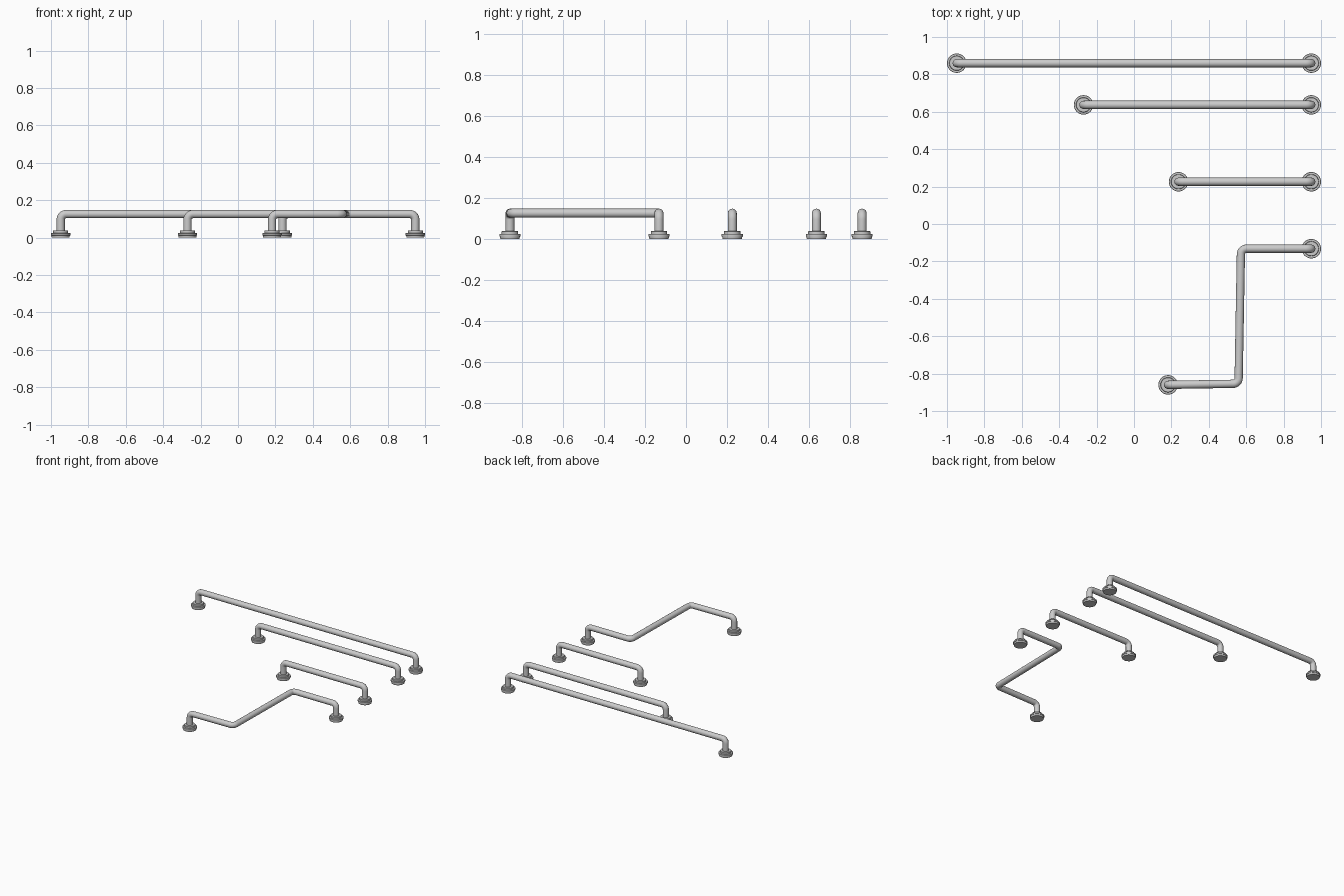
import bpy, math
from mathutils import Vector

if "Cube" in bpy.data.objects:
    bpy.data.objects.remove(bpy.data.objects["Cube"])

TUBE_R = 0.022
TUBE_Z = 0.126
BEND = 0.03
SIDES = 32


def finish(obj):
    bpy.ops.object.select_all(action='DESELECT')
    obj.select_set(True)
    bpy.context.view_layer.objects.active = obj
    if obj.type == 'CURVE':
        bpy.ops.object.convert(target='MESH')
    bpy.ops.object.shade_smooth_by_angle(angle=math.radians(35))


def rounded(points, radius, steps=8):
    """Replace each inner corner of a path with an arc."""
    pts = [Vector(p) for p in points]
    out = [pts[0]]
    for a, b, c in zip(pts, pts[1:], pts[2:]):
        u, v = (a - b).normalized(), (c - b).normalized()
        half = u.angle(v) / 2
        centre = b + (u + v).normalized() * radius / math.sin(half)
        start = b + u * radius / math.tan(half) - centre
        end = b + v * radius / math.tan(half) - centre
        out += [centre + start.slerp(end, i / steps) * radius for i in range(steps + 1)]
    return out + [pts[-1]]


def tube(name, points):
    curve = bpy.data.curves.new(name, 'CURVE')
    curve.dimensions = '3D'
    curve.bevel_depth = TUBE_R
    curve.bevel_resolution = 6
    curve.use_fill_caps = True
    path = rounded(points, BEND)
    spline = curve.splines.new('POLY')
    spline.points.add(len(path) - 1)
    for sp, p in zip(spline.points, path):
        sp.co = (*p, 1)
    obj = bpy.data.objects.new(name, curve)
    bpy.context.collection.objects.link(obj)
    finish(obj)


def flange(name, x, y):
    # stepped round foot: wide plate with a smaller collar
    profile = [(0.047, 0), (0.049, 0.012), (0.052, 0.013), (0.052, 0.023), (0.050, 0.025),
               (0.040, 0.025), (0.040, 0.037), (0.038, 0.039)]
    verts, faces = [], []
    for r, z in profile:
        for i in range(SIDES):
            a = 2 * math.pi * i / SIDES
            verts.append((r * math.cos(a), r * math.sin(a), z))
    for k in range(len(profile) - 1):
        for i in range(SIDES):
            j = (i + 1) % SIDES
            lo, hi = k * SIDES, (k + 1) * SIDES
            faces.append((lo + i, lo + j, hi + j, hi + i))
    last = (len(profile) - 1) * SIDES
    faces.append(tuple(reversed(range(SIDES))))
    faces.append(tuple(range(last, last + SIDES)))
    mesh = bpy.data.meshes.new(name)
    mesh.from_pydata(verts, [], faces)
    obj = bpy.data.objects.new(name, mesh)
    obj.location = (x, y, 0)
    bpy.context.collection.objects.link(obj)
    finish(obj)


# plan paths of the four grab rails
rails = {
    "long_rail": [(-0.948, 0.860), (0.948, 0.860)],
    "medium_rail": [(-0.270, 0.637), (0.948, 0.637)],
    "short_rail": [(0.238, 0.226), (0.948, 0.226)],
    "cranked_rail": [(0.182, -0.860), (0.559, -0.854), (0.572, -0.132), (0.948, -0.132)],
}

for name, plan in rails.items():
    foot_a, foot_b = (*plan[0], 0.03), (*plan[-1], 0.03)
    tube(name, [foot_a] + [(x, y, TUBE_Z) for x, y in plan] + [foot_b])
    flange(name + "_left_flange", *plan[0])
    flange(name + "_right_flange", *plan[-1])
